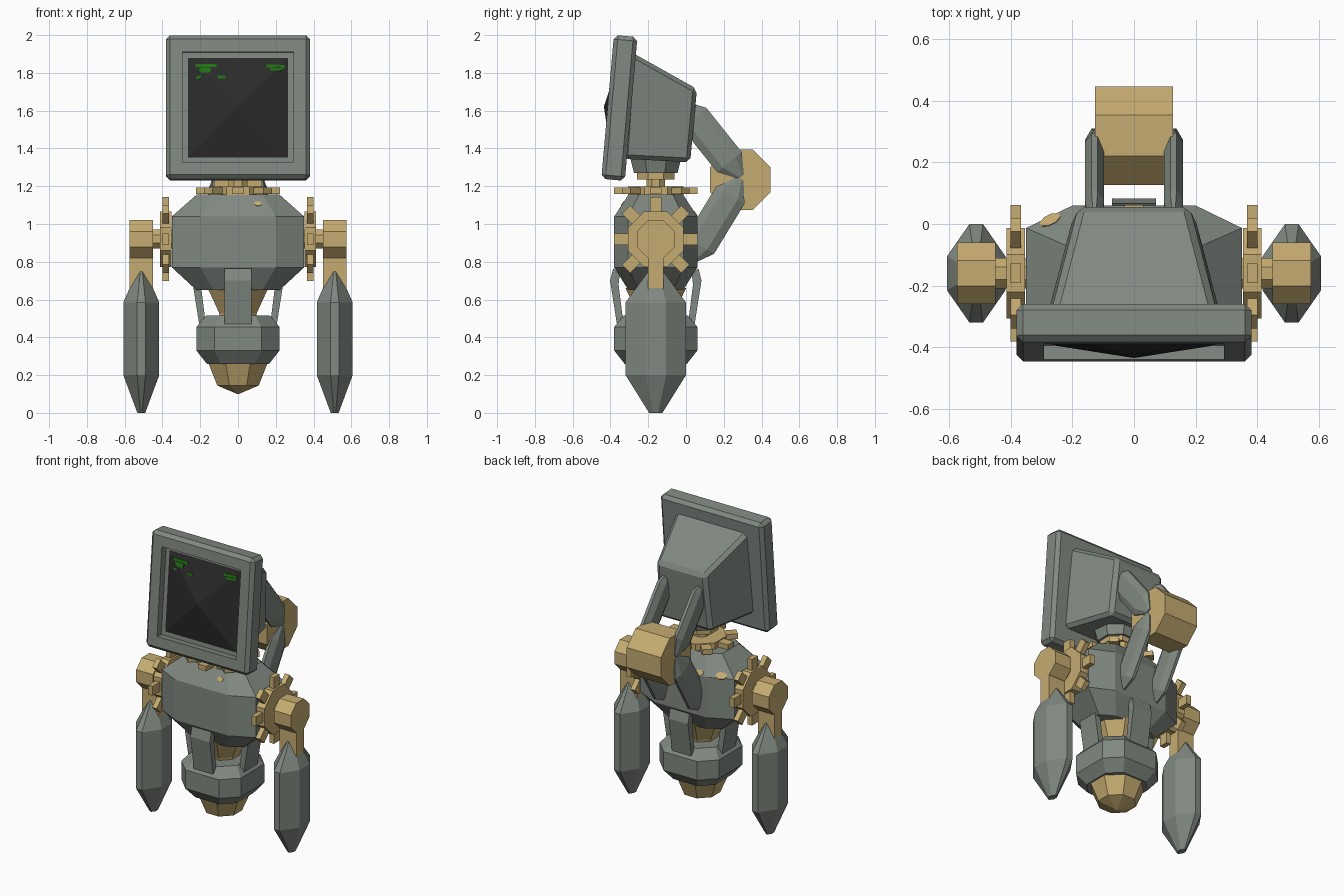
import bpy, bmesh, math
from mathutils import Matrix, Vector

if "Cube" in bpy.data.objects:
    bpy.data.objects.remove(bpy.data.objects["Cube"])


def material(name, rgb):
    m = bpy.data.materials.new(name)
    m.diffuse_color = (*rgb, 1)
    m.use_nodes = True
    m.node_tree.nodes["Principled BSDF"].inputs["Base Color"].default_value = m.diffuse_color
    return m


GREY = material("grey paint", (0.22, 0.25, 0.22))
GOLD = material("brass", (0.56, 0.41, 0.165))
BLACK = material("dark screen", (0.024, 0.024, 0.024))
GREEN = material("screen green", (0.015, 0.17, 0.006))
CY = -0.16  # y of the body axis
T = Matrix.Translation


def finish(bm, name, mat, matrix=Matrix()):
    bmesh.ops.transform(bm, matrix=matrix, verts=bm.verts)
    bmesh.ops.recalc_face_normals(bm, faces=bm.faces)
    me = bpy.data.meshes.new(name)
    bm.to_mesh(me)
    bm.free()
    me.materials.append(mat)
    ob = bpy.data.objects.new(name, me)
    bpy.context.collection.objects.link(ob)
    return ob


def octagon(hx, hy, cx=None, cy=None):
    cx = hx * 0.414 if cx is None else cx
    cy = hy * 0.414 if cy is None else cy
    return [(hx, -cy), (hx, cy), (cx, hy), (-cx, hy), (-hx, cy), (-hx, -cy), (-cx, -hy), (cx, -hy)]


def add_loft(bm, rings):
    """rings: (z, octagon points), bottom to top"""
    rows = [[bm.verts.new((x, y, z)) for x, y in pts] for z, pts in rings]
    for a, b in zip(rows, rows[1:]):
        for i in range(8):
            j = (i + 1) % 8
            bm.faces.new((a[i], a[j], b[j], b[i]))
    bm.faces.new(rows[0][::-1])
    bm.faces.new(rows[-1])


def loft(name, rings, mat, matrix=Matrix()):
    bm = bmesh.new()
    add_loft(bm, rings)
    return finish(bm, name, mat, matrix)


def add_box(bm, size, matrix):
    bmesh.ops.create_cube(bm, size=1, matrix=matrix @ Matrix.Diagonal((*size, 1)))


def crystal(name, a, b, hx, hy, cx, cy, ends=(0.2, 0.8)):
    """Long faceted limb from a to b, pinched at both ends"""
    a, b = Vector(a), Vector(b)
    d = b - a
    z = d.normalized()
    x = Vector((1, 0, 0))
    y = z.cross(x)
    m = T(a) @ Matrix((x, y, z)).transposed().to_4x4()
    full, tip = octagon(hx, hy, cx, cy), octagon(hx * .22, hy * .22, cx * .22, cy * .22)
    L = d.length
    return loft(name, [(0, tip), (L * ends[0], full), (L * ends[1], full), (L, tip)], GREY, m)


def gear(name, matrix, thick):
    bm = bmesh.new()
    o = octagon(.147, .147)
    add_loft(bm, [(-thick / 2, o), (thick / 2, o)])
    for i in range(8):
        add_box(bm, (.12, .062, .034), Matrix.Rotation(i * math.pi / 4, 4, 'Z') @ T((.162, 0, 0)))
    return finish(bm, name, GOLD, matrix)


# torso
mid = octagon(.35, .22, .2, .147)
cap = octagon(.22, .145, .13, .09)
torso = loft("torso", [(.65, cap), (.77, mid), (1.04, mid), (1.155, cap)], GREY, T((0, CY, 0)))

# worn paint patches on the torso
for k, p in enumerate([(.105, -.34, 1.11), (-.28, .03, 1.07), (-.14, .06, 1.06)]):
    ok, loc, nor, _ = torso.closest_point_on_mesh(Vector(p))
    r = (.02, .034, .024)[k]
    rot = nor.to_track_quat('Z', 'Y').to_matrix().to_4x4()
    o = octagon(r, r * .65)
    loft("worn_patch", [(-.003, o), (.003, o)], GOLD, T(loc) @ rot)

# waist, pelvis and bottom nozzle
axis = T((0, CY, 0))
loft("waist", [(.48, octagon(.09, .09)), (.53, octagon(.1, .1)), (.66, octagon(.16, .16))], GOLD, axis)
loft("pelvis", [(.26, octagon(.165, .165, .09, .09)), (.33, octagon(.22, .22, .125, .125)),
                (.455, octagon(.22, .22, .125, .125)), (.515, octagon(.17, .17, .09, .09))], GREY, axis)
loft("nozzle", [(.1, octagon(.004, .004)), (.145, octagon(.11, .11)), (.265, octagon(.157, .157))], GOLD, axis)

# four struts joining torso and pelvis
profile = [(.17, .465), (.205, .465), (.242, .70), (.226, .765), (.19, .74), (.197, .68)]
for k in range(4):
    bm = bmesh.new()
    f = bm.faces.new([bm.verts.new((r, -.072, z)) for r, z in profile])
    ex = bmesh.ops.extrude_face_region(bm, geom=[f])["geom"]
    bmesh.ops.translate(bm, vec=(0, .144, 0), verts=[v for v in ex if isinstance(v, bmesh.types.BMVert)])
    finish(bm, "waist_strut", GREY, axis @ Matrix.Rotation(k * math.pi / 2, 4, 'Z'))

# shoulders, arms and rear hinge links on each side
for s, side in ((-1, "left"), (1, "right")):
    m = T((0, CY, .92)) @ Matrix.Rotation(s * math.pi / 2, 4, 'Y')
    gear(side + "_shoulder_gear", m @ T((0, 0, .383)), .06)
    o = octagon(.05, .05)
    loft(side + "_shoulder_shaft", [(.33, o), (.46, o)], GOLD, m)
    o = octagon(.1, .1)
    loft(side + "_shoulder_hub", [(.449, o), (.574, o)], GOLD, m)
    bm = bmesh.new()
    add_box(bm, (.125, .08, .22), T((s * .5115, CY, .765)))
    finish(bm, side + "_arm_bracket", GOLD)
    crystal(side + "_forearm", (s * .512, CY, 0), (s * .512, CY, .755), .095, .16, .022, .055, (.265, .775))
    crystal(side + "_upper_link", (s * .128, .292, 1.25), (s * .128, -.02, 1.64), .031, .084, .01, .045)
    crystal(side + "_lower_link", (s * .128, .288, 1.24), (s * .128, .02, .80), .031, .088, .01, .045)

# rear hinge drum
o = octagon(.16, .16)
loft("hinge_drum", [(-.127, o), (.127, o)], GOLD, T((0, .287, 1.235)) @ Matrix.Rotation(math.pi / 2, 4, 'Y'))

# neck
gear("neck_gear", T((0, CY, 1.175)), .045)
loft("neck_shaft", [(1.14, octagon(.05, .05)), (1.25, octagon(.05, .05))], GOLD, axis)
loft("neck_hub", [(1.235, octagon(.1, .1)), (1.275, octagon(.1, .1))], GOLD, axis)
loft("neck_collar", [(1.27, octagon(.115, .115)), (1.35, octagon(.135, .135))], GREY, axis)

# monitor frame: bevelled slab with a recess in the front
tilt = T((0, -.415, 1.62)) @ Matrix.Rotation(math.radians(-5), 4, 'X')
bm = bmesh.new()
add_box(bm, (.764, .125, .764), T((0, .0625, 0)))
bmesh.ops.bevel(bm, geom=bm.edges[:], offset=.022, segments=1, affect='EDGES')
bm.normal_update()
front = min(bm.faces, key=lambda f: f.calc_center_median().y)
bmesh.ops.inset_region(bm, faces=[front], thickness=.095, depth=0)
ex = bmesh.ops.extrude_discrete_faces(bm, faces=[front])["faces"][0]
bmesh.ops.translate(bm, vec=(0, .047, 0), verts=ex.verts)
finish(bm, "monitor_frame", GREY, tilt)

# bulging screen, a low pyramid
H = .265


def depth(x, z):
    return -.02 + .065 * max(abs(x), abs(z)) / H


bm = bmesh.new()
rim = [(-1, -1), (0, -1), (1, -1), (1, 0), (1, 1), (0, 1), (-1, 1), (-1, 0)]
vs = [bm.verts.new((x * H, .045, z * H)) for x, z in rim]
c = bm.verts.new((0, depth(0, 0), 0))
for i in range(8):
    bm.faces.new((vs[i], vs[(i + 1) % 8], c))
finish(bm, "screen", BLACK, tilt)

# green readout bars on the screen
bars = [(-.225, -.115, .214, .23), (-.205, -.145, .184, .212), (-.22, -.07, .152, .168),
        (.15, .245, .211, .227), (.172, .235, .195, .21)]
bm = bmesh.new()
for x0, x1, z0, z1 in bars:
    pts = [(x0, z0), (x1, z0), (x1, z1), (x0, z1)]
    a = [bm.verts.new((x, depth(x, z) - .004, z)) for x, z in pts]
    b = [bm.verts.new((x, depth(x, z) + .002, z)) for x, z in pts]
    bm.faces.new(a)
    bm.faces.new(b[::-1])
    for i in range(4):
        j = (i + 1) % 4
        bm.faces.new((a[i], b[i], b[j], a[j]))
finish(bm, "readout_bars", GREEN, tilt)

# tapered monitor housing
bm = bmesh.new()
add_box(bm, (2, 2, 2), Matrix())
corner = {(-1, 1): (.27, -.29, 1.91), (-1, -1): (.29, -.33, 1.345),
          (1, 1): (.18, .058, 1.715), (1, -1): (.198, .022, 1.327)}
for v in bm.verts:
    hw, y, z = corner[(round(v.co.y), round(v.co.z))]
    v.co = (math.copysign(hw, v.co.x), y, z)
bmesh.ops.bevel(bm, geom=bm.edges[:], offset=.022, segments=1, affect='EDGES')
finish(bm, "monitor_housing", GREY)
